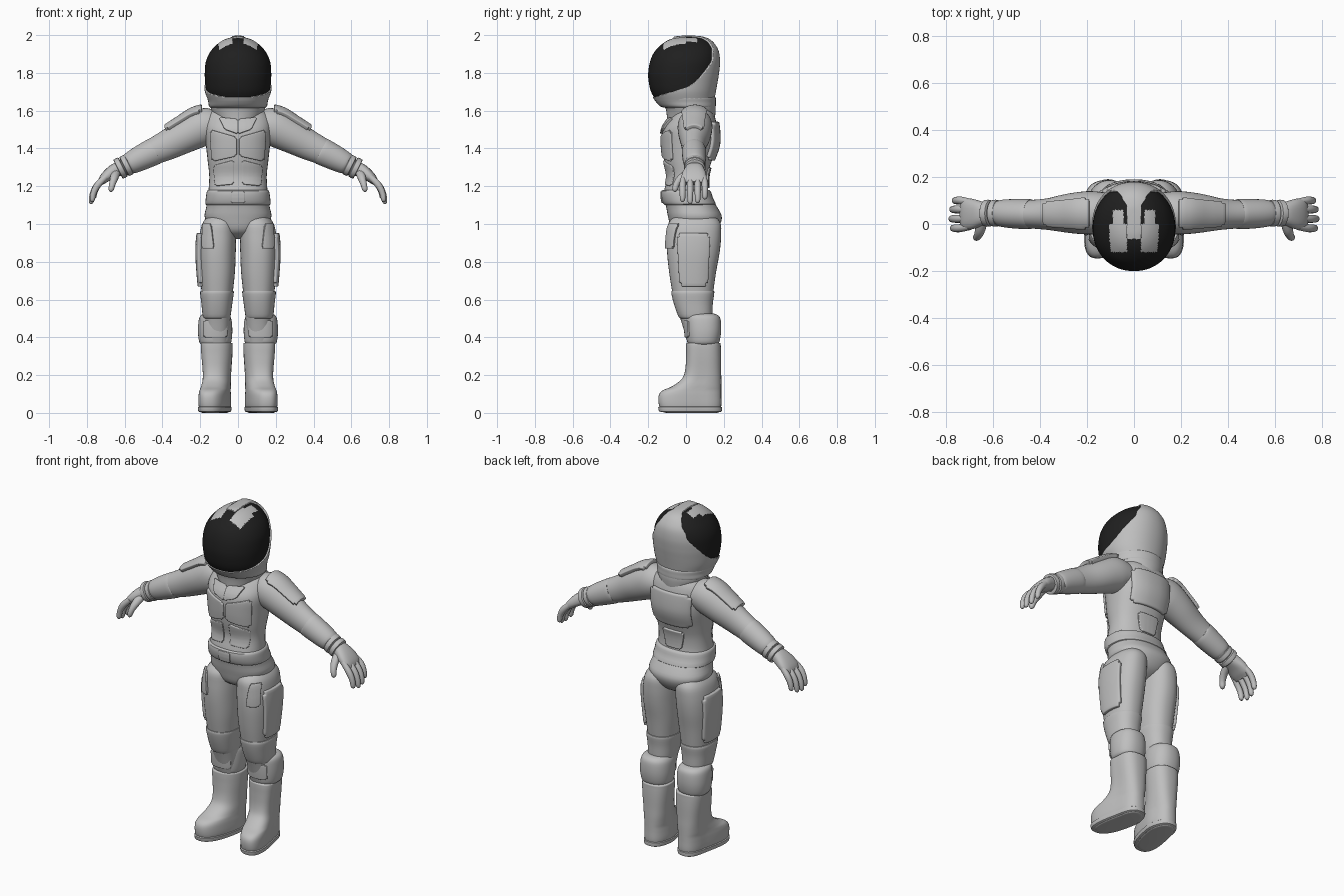
import bpy, bmesh, math
from mathutils import Vector

cube = bpy.data.objects.get("Cube")
if cube:
    bpy.data.objects.remove(cube)


def material(name, rgb, rough):
    m = bpy.data.materials.new(name)
    m.use_nodes = True
    m.diffuse_color = (*rgb, 1)
    bsdf = m.node_tree.nodes["Principled BSDF"]
    bsdf.inputs["Base Color"].default_value = (*rgb, 1)
    bsdf.inputs["Roughness"].default_value = rough
    return m


SUIT = material("suit_grey", (0.52, 0.52, 0.52), 0.7)
VISOR = material("visor_black", (0.014, 0.014, 0.014), 0.5)


def finish(name, bm, mirror=False, mats=(SUIT,), angle=40):
    bmesh.ops.recalc_face_normals(bm, faces=bm.faces)
    me = bpy.data.meshes.new(name)
    bm.to_mesh(me)
    bm.free()
    for m in mats:
        me.materials.append(m)
    for p in me.polygons:
        p.use_smooth = True
    me.set_sharp_from_angle(angle=math.radians(angle))
    ob = bpy.data.objects.new(name, me)
    bpy.context.collection.objects.link(ob)
    if mirror:
        ob.modifiers.new("Mirror", 'MIRROR')
    return ob


def spline(secs, steps):
    """Catmull-Rom interpolation of tuples."""
    out = []
    for i in range(len(secs) - 1):
        a, b, c, d = (secs[max(i - 1, 0)], secs[i], secs[i + 1],
                      secs[min(i + 2, len(secs) - 1)])
        for k in range(steps):
            t = k / steps
            out.append(tuple(
                q + 0.5 * t * (r - p + t * (2 * p - 5 * q + 4 * r - s + t * (3 * (q - r) + s - p)))
                for p, q, r, s in zip(a, b, c, d)))
    return out + [secs[-1]]


def skin(rings):
    bm = bmesh.new()
    rows = [[bm.verts.new(v) for v in r] for r in rings]
    n = len(rows[0])
    for a, b in zip(rows, rows[1:]):
        for i in range(n):
            j = (i + 1) % n
            bm.faces.new((a[i], a[j], b[j], b[i]))
    bm.faces.new(rows[0])
    bm.faces.new(rows[-1])
    return bm


def circle(n, p):
    for i in range(n):
        c, s = math.cos(math.tau * i / n), math.sin(math.tau * i / n)
        yield math.copysign(abs(c) ** (2 / p), c), math.copysign(abs(s) ** (2 / p), s)


def stack(secs, n=40, steps=4, p=2.3, splay=0):
    """Upright loft of (z, x0, x1, y0, y1) outlines."""
    rings = []
    for z, x0, x1, y0, y1 in spline(secs, steps):
        ring = []
        for c, s in circle(n, p):
            y = (y0 + y1) / 2 + s * (y1 - y0) / 2
            x = (x0 + x1) / 2 + c * (x1 - x0) / 2
            ring.append((x + splay * max(0, 0.08 - y), y, z))
        rings.append(ring)
    return skin(rings)


def centred(secs):
    return [(z, -w, w, y0, y1) for z, w, y0, y1 in secs]


def tube(secs, n=24, steps=4, p=2):
    """Loft along a path of (x, y, z, side radius, up radius)."""
    pts = spline(secs, steps)
    rings = []
    for i, q in enumerate(pts):
        d = Vector(pts[min(i + 1, len(pts) - 1)][:3]) - Vector(pts[max(i - 1, 0)][:3])
        d.normalize()
        up = d.cross(Vector((0, 1, 0))).normalized()
        side = up.cross(d)
        rings.append([Vector(q[:3]) + side * c * q[3] + up * s * q[4] for c, s in circle(n, p)])
    return skin(rings)


def plate(name, target, corners, axis, thick, mirror=True, n=14):
    """Panel grid projected along an axis onto a body part."""
    bm = bmesh.new()
    a, b, c, d = map(Vector, corners)
    g = [[bm.verts.new(a.lerp(b, i / n).lerp(d.lerp(c, i / n), j / n)) for i in range(n + 1)]
         for j in range(n + 1)]
    for j in range(n):
        for i in range(n):
            if i in (0, n - 1) and j in (0, n - 1):
                continue
            bm.faces.new((g[j][i], g[j][i + 1], g[j + 1][i + 1], g[j + 1][i]))
    bmesh.ops.delete(bm, geom=[v for v in bm.verts if not v.link_faces], context='VERTS')
    ob = finish(name, bm)
    w = ob.modifiers.new("Wrap", 'SHRINKWRAP')
    w.target = target
    w.wrap_method = 'PROJECT'
    w.use_project_x, w.use_project_y, w.use_project_z = (k == axis for k in "xyz")
    w.use_negative_direction = a["xyz".index(axis)] > 0
    w.use_positive_direction = not w.use_negative_direction
    s = ob.modifiers.new("Thick", 'SOLIDIFY')
    s.thickness, s.offset = thick * 2, 0
    bv = ob.modifiers.new("Soft", 'BEVEL')
    bv.width, bv.segments = thick * 0.6, 2
    if mirror:
        ob.modifiers.new("Mirror", 'MIRROR')
    return ob


# Torso, neck and belt
torso = finish("torso", stack(centred([
    (.92, .05, 0, .09), (.96, .12, -.07, .155), (1.03, .175, -.093, .19), (1.09, .168, -.105, .165),
    (1.16, .158, -.118, .12), (1.25, .152, -.1, .115), (1.33, .16, -.115, .135),
    (1.42, .17, -.125, .165), (1.5, .178, -.122, .165), (1.56, .17, -.085, .155),
    (1.6, .14, -.06, .14), (1.63, .1, -.04, .12)])))
finish("neck_collar", stack(centred([
    (1.5, .1, -.1, .13), (1.55, .12, -.1, .15), (1.6, .14, -.105, .157),
    (1.625, .147, -.115, .157)]), p=2))
finish("helmet_ring", stack(centred([
    (1.615, .14, -.11, .15), (1.622, .153, -.135, .157), (1.645, .157, -.158, .158),
    (1.67, .162, -.172, .157), (1.675, .14, -.15, .14)]), p=2))
finish("belt", stack(centred([
    (1.1, .155, -.1, .14), (1.105, .172, -.118, .158), (1.14, .17, -.13, .142),
    (1.175, .164, -.13, .13), (1.18, .15, -.11, .11)]), steps=3))
plate("buckle", torso, [(-.035, -.4, 1.115), (.035, -.4, 1.115), (.035, -.4, 1.17), (-.035, -.4, 1.17)],
      'y', .018, False)
plate("chest_plate", torso, [(.006, -.4, 1.36), (.135, -.4, 1.33), (.145, -.4, 1.5), (.006, -.4, 1.46)], 'y', .01)
plate("collar_plate", torso, [(.0, -.4, 1.475), (.07, -.4, 1.5), (.1, -.4, 1.56), (.0, -.4, 1.55)], 'y', .012)
plate("abdomen_plate", torso, [(.02, -.4, 1.21), (.12, -.4, 1.2), (.13, -.4, 1.31), (.02, -.4, 1.34)], 'y', .007)
plate("back_pack", torso, [(-.12, .4, 1.34), (.12, .4, 1.34), (.13, .4, 1.54), (-.13, .4, 1.54)], 'y', .016, False)
plate("lumbar_plate", torso, [(-.05, .4, 1.19), (.05, .4, 1.19), (.07, .4, 1.3), (-.07, .4, 1.3)], 'y', .01, False)

# Helmet: dark visor bubble with two pale panels, and an outer shell
HEAD = [(1.655, .15, -.16, .14), (1.7, .167, -.185, .148), (1.75, .174, -.197, .157),
        (1.8, .176, -.2, .165), (1.86, .17, -.19, .17), (1.91, .148, -.168, .163),
        (1.95, .112, -.13, .14), (1.975, .075, -.09, .11), (1.988, .035, -.045, .07),
        (1.991, .005, -.01, .03)]
bm = stack(centred(HEAD), n=120, steps=8, p=2.1)
for f in bm.faces:
    c = f.calc_center_median()
    x = abs(c.x)
    front = .03 < x < .105 - .1 * max(0, -c.y - .06) and -.12 < c.y < 0
    rear = .045 < x < .09 and 0 <= c.y < .06
    f.material_index = int(c.z > 1.9 and (front or rear))
finish("visor", bm, mats=(VISOR, SUIT))


def on_shell(c):
    t = c.y + .17
    edge = 1.675 + .3 * max(t, 0) + 4 * max(0, t - .15) ** 2
    strip = .034 + .7 * max(0, c.y - .08)
    return c.z < edge or c.y > .14 or (abs(c.x) < strip and c.y > -.07 and c.z > 1.8)


bm = stack(centred([(z + .006 * (z > 1.9), w + .008, a - .006, b + .01) for z, w, a, b in HEAD]),
           n=120, steps=8, p=2.1)
bmesh.ops.delete(bm, geom=[f for f in bm.faces if len(f.verts) == 4 and
                           not on_shell(f.calc_center_median())], context='FACES')
for k in range(6):
    bmesh.ops.smooth_vert(bm, verts=[v for v in bm.verts if v.is_boundary and v.co.z > 1.66],
                          factor=.5, use_axis_x=True, use_axis_y=True, use_axis_z=True)
shell = finish("helmet_shell", bm)
s = shell.modifiers.new("Thick", 'SOLIDIFY')
s.thickness, s.offset = .015, -1

# Legs
thigh = finish("leg", stack([
    (1.06, .04, .14, -.03, .13), (1.01, .015, .185, -.09, .18), (.94, .01, .203, -.1, .186),
    (.85, .012, .208, -.1, .178), (.75, .016, .203, -.09, .16), (.66, .025, .195, -.076, .147),
    (.57, .035, .185, -.058, .135), (.5, .04, .18, -.03, .132), (.33, .05, .175, .02, .15)]), True)
finish("shin_guard", stack([
    (.645, .03, .185, -.065, .14), (.64, .022, .2, -.078, .15), (.58, .03, .194, -.065, .142),
    (.51, .04, .186, -.04, .138), (.5, .05, .175, -.025, .13)]), True)
finish("knee_pad", stack([
    (.36, .05, .19, .02, .16), (.375, .036, .205, .008, .176), (.43, .03, .212, 0, .186),
    (.49, .034, .208, -.004, .184), (.515, .045, .198, 0, .172), (.525, .06, .18, .02, .15)]), True)
plate("knee_band", bpy.data.objects["knee_pad"],
      [(.06, -.4, .4), (.18, -.4, .4), (.18, -.4, .49), (.06, -.4, .49)], 'y', .01)
plate("side_pocket", thigh, [(.5, -.03, .67), (.5, .11, .67), (.5, .125, .95), (.5, -.045, .95)], 'x', .018)
plate("hip_pouch", thigh, [(.125, -.4, .87), (.185, -.4, .87), (.18, -.4, 1.0), (.14, -.4, 1.0)], 'y', .012)

# Boots
finish("boot", stack([
    (0, .06, .165, -.1, .16), (.006, .045, .178, -.125, .178), (.04, .034, .186, -.143, .187),
    (.09, .034, .186, -.145, .187), (.118, .036, .184, -.125, .187), (.14, .037, .183, -.075, .187),
    (.18, .037, .182, -.022, .187), (.23, .035, .185, -.004, .186), (.3, .03, .192, 0, .186),
    (.355, .028, .195, 0, .184), (.37, .032, .19, .005, .18), (.372, .06, .165, .04, .15)],
    splay=.2, p=2.5), True)
finish("boot_sole", stack([
    (.004, .045, .178, -.122, .177), (.008, .034, .188, -.142, .189), (.03, .031, .19, -.147, .19),
    (.034, .04, .18, -.138, .18)], splay=.2, p=2.5, steps=2), True)

# Arms, shoulder pads and cuffs
arm = finish("arm", tube([
    (.1, .05, 1.52, .08, .075), (.18, .048, 1.515, .092, .1), (.27, .046, 1.472, .085, .092),
    (.37, .042, 1.42, .067, .08), (.45, .042, 1.382, .06, .07), (.53, .045, 1.342, .056, .06),
    (.59, .046, 1.308, .047, .049), (.64, .046, 1.285, .04, .035)], n=32), True)
plate("shoulder_pad", arm, [(.19, -.015, 2), (.38, 0, 2), (.38, .085, 2), (.19, .105, 2)], 'z', .02)
finish("forearm_sleeve", tube([
    (.44, .042, 1.387, .056, .064), (.445, .042, 1.384, .064, .072), (.52, .044, 1.347, .062, .066),
    (.57, .046, 1.321, .056, .058), (.575, .046, 1.318, .046, .05)], n=32), True)
for i, (x, z) in enumerate([(.59, 1.31), (.622, 1.296)]):
    finish(f"wrist_cuff_{i + 1}", tube([
        (x - .014, .046, z + .007, .044, .046), (x - .011, .046, z + .0055, .056, .056),
        (x + .011, .046, z - .0055, .056, .056), (x + .014, .046, z - .007, .044, .046)], steps=2), True)

# Hands
finish("palm", tube([
    (.62, .046, 1.297, .042, .036), (.65, .045, 1.285, .052, .036), (.685, .043, 1.262, .064, .031),
    (.715, .042, 1.235, .066, .024), (.732, .042, 1.215, .055, .014)], p=2.5), True)
for name, y, k in [("little", .1, .82), ("ring", .062, .96), ("middle", .022, 1), ("index", -.018, .92)]:
    finish(name + "_finger", tube([
        (.7, y * .9 + .004, 1.25, .014, .016), (.7 + .045 * k, y, 1.25 - .045 * k, .017, .018),
        (.7 + .069 * k, y, 1.25 - .09 * k, .016, .016), (.7 + .077 * k, y, 1.25 - .132 * k, .013, .013),
        (.7 + .077 * k, y, 1.25 - .145 * k, .004, .004)], n=14), True)
finish("thumb", tube([
    (.645, .02, 1.275, .02, .024), (.655, -.025, 1.245, .02, .022), (.665, -.05, 1.212, .017, .017),
    (.672, -.058, 1.182, .014, .014), (.674, -.059, 1.17, .004, .004)], n=14), True)
